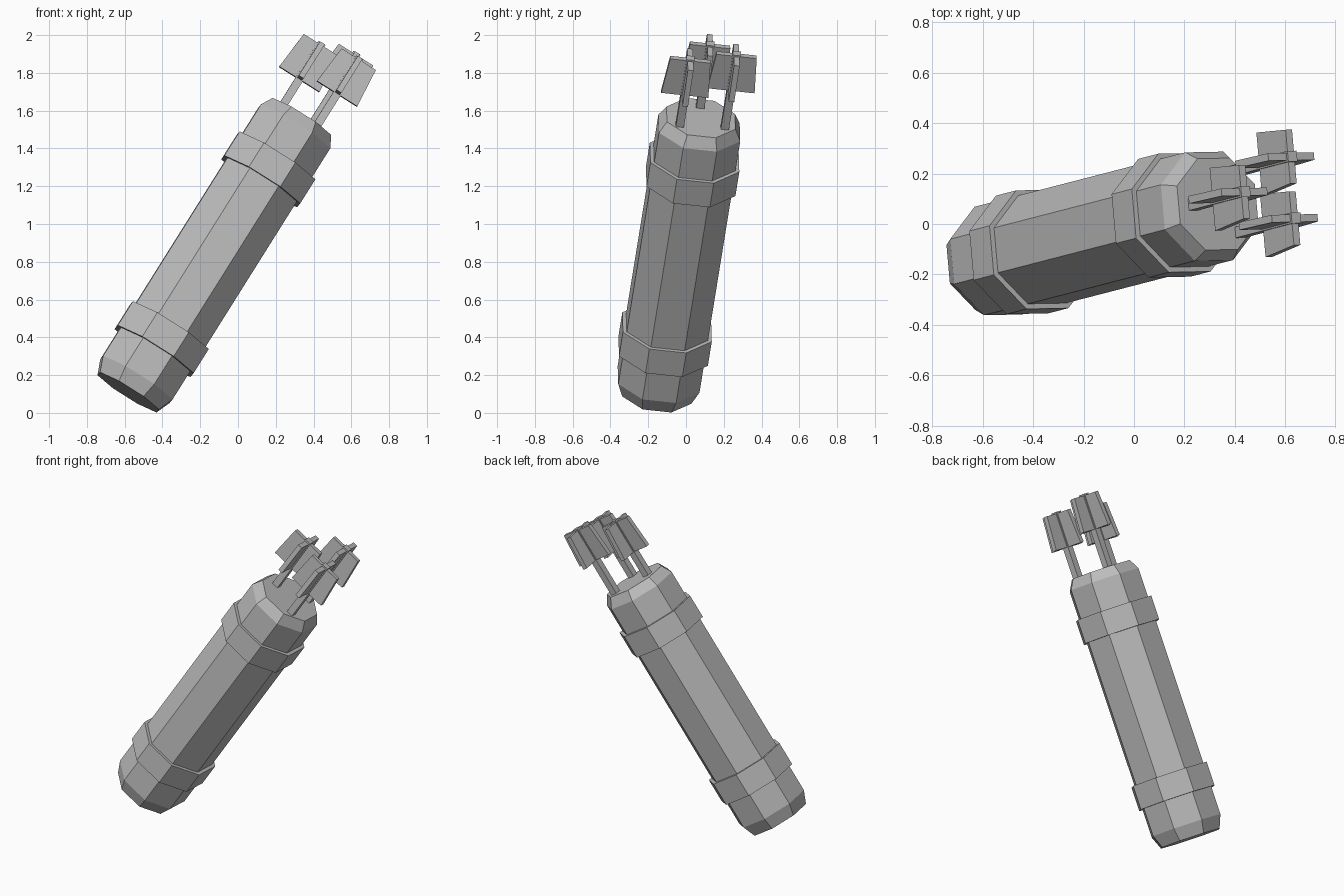
import bpy, bmesh, math
from mathutils import Vector, Matrix

cube = bpy.data.objects.get("Cube")
if cube:
    bpy.data.objects.remove(cube)

# Single neutral material
grey = bpy.data.materials.new("plain grey")
grey.use_nodes = True
tone = (0.5, 0.5, 0.5, 1)
grey.diffuse_color = tone
grey.node_tree.nodes["Principled BSDF"].inputs["Base Color"].default_value = tone

# Tilted frame: local z runs along the case, origin at the lower band
axis = Vector((0.527, 0.136, 0.839)).normalized()
side = Vector((axis.z, 0, -axis.x)).normalized()
back = axis.cross(side)
frame = Matrix((side, back, axis)).transposed().to_4x4()
frame.translation = (-0.444, -0.121, 0.327)
frame = frame @ Matrix.Rotation(math.radians(1), 4, 'Z')


def finish(name, bm):
    bmesh.ops.recalc_face_normals(bm, faces=bm.faces)
    mesh = bpy.data.meshes.new(name)
    bm.to_mesh(mesh)
    bm.free()
    mesh.materials.append(grey)
    obj = bpy.data.objects.new(name, mesh)
    obj.matrix_world = frame
    bpy.context.collection.objects.link(obj)


def lathe(name, profile, closed=False, sides=8):
    """Revolve (radius, height) points into a faceted solid."""
    bm = bmesh.new()
    rings = []
    for r, h in profile:
        angles = [2 * math.pi * (i + 0.5) / sides for i in range(sides)]
        rings.append([bm.verts.new((r * math.cos(a), r * math.sin(a), h)) for a in angles])
    pairs = list(zip(rings, rings[1:]))
    if closed:
        pairs.append((rings[-1], rings[0]))
    else:
        bm.faces.new(rings[0])
        bm.faces.new(rings[-1])
    for low, high in pairs:
        for i in range(sides):
            j = (i + 1) % sides
            bm.faces.new((low[i], low[j], high[j], high[i]))
    finish(name, bm)


def slab(bm, centre, low, high, bottom, top):
    """Add a box whose (x, y) size changes from low to high."""
    quads = []
    for (w, d), h in ((low, bottom), (high, top)):
        quads.append([bm.verts.new((centre[0] + sx * w / 2, centre[1] + sy * d / 2, h))
                      for sx, sy in ((-1, -1), (1, -1), (1, 1), (-1, 1))])
    a, b = quads
    bm.faces.new(a)
    bm.faces.new(b)
    for i in range(4):
        j = (i + 1) % 4
        bm.faces.new((a[i], a[j], b[j], b[i]))


# Octagonal case with bevelled ends
lathe("case", [(0.2, -0.26), (0.235, -0.178), (0.235, 1.408), (0.198, 1.472)])

# Raised bands
for name, h in (("lower_band", 0), ("upper_band", 1.071)):
    lathe(name, [(0.22, h), (0.257, h), (0.257, h + 0.152), (0.22, h + 0.152)], closed=True)

# Arrows: shaft and two crossed, tapered vanes
arrows = {"front_arrow": (0.093, -0.115, 1.668),
          "right_arrow": (-0.115, -0.002, 1.641),
          "back_arrow": (0.072, 0.126, 1.714)}
thin, wide, narrow, length = 0.03, 0.252, 0.215, 0.217
for name, (x, y, h) in arrows.items():
    bm = bmesh.new()
    slab(bm, (x, y), (0.043, 0.043), (0.043, 0.043), 1.4, h + length + 0.01)
    finish(name + "_shaft", bm)
    bm = bmesh.new()
    slab(bm, (x, y), (wide, thin), (narrow, thin), h, h + length)
    slab(bm, (x, y), (thin, wide), (thin, narrow), h, h + length)
    finish(name + "_vanes", bm)
